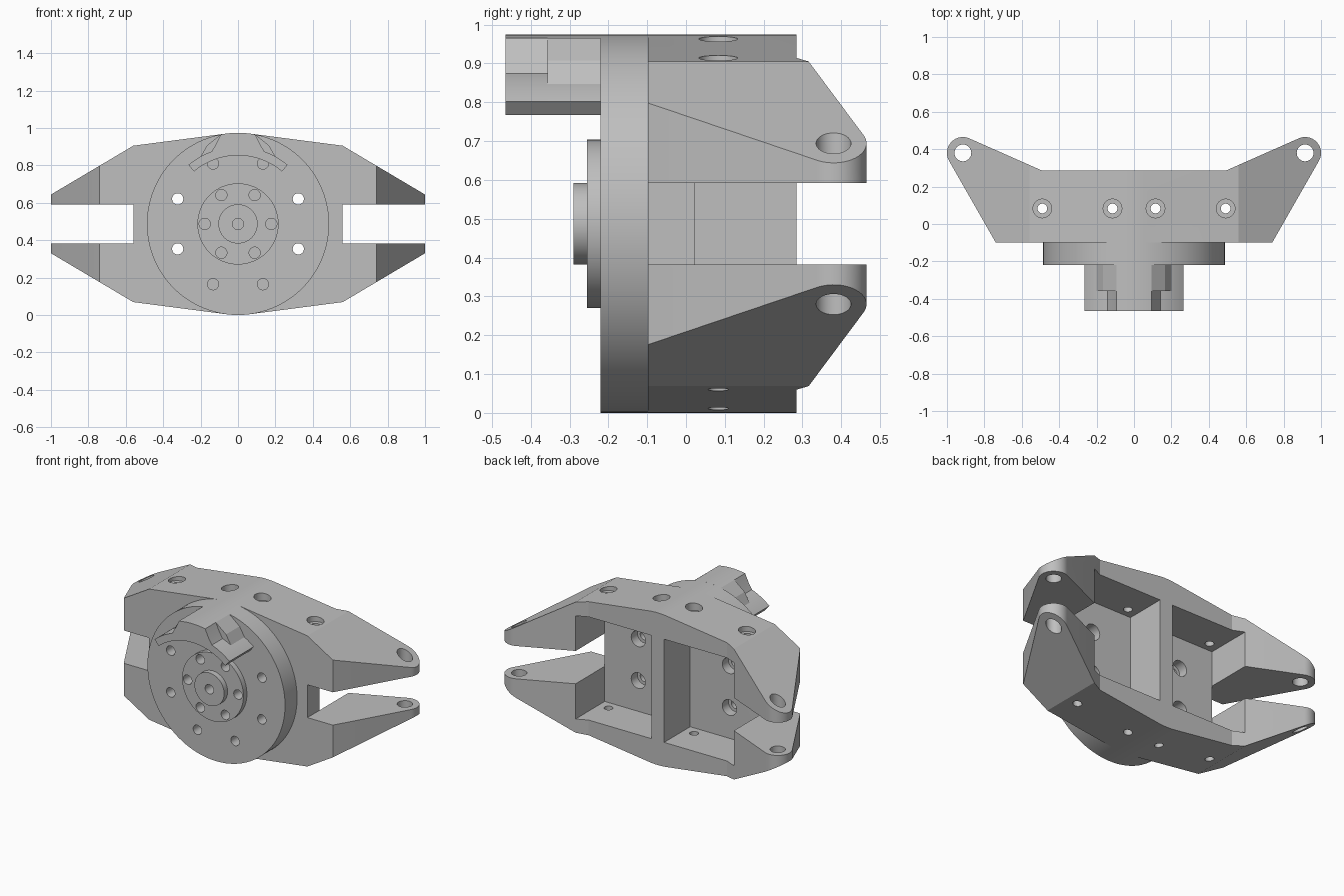
import bpy, bmesh
from math import sin, cos, radians

if "Cube" in bpy.data.objects:
    bpy.data.objects.remove(bpy.data.objects["Cube"])

MID = 0.487    # height of the hub axis
DISC = 0.487   # flange radius
FACE = -0.22   # front of the flange
BODY = -0.098  # front of the body

steel = bpy.data.materials.new("plain_grey")
steel.use_nodes = True
steel.diffuse_color = (0.52, 0.52, 0.52, 1)
steel.node_tree.nodes["Principled BSDF"].inputs["Base Color"].default_value = (0.52, 0.52, 0.52, 1)


def arc(r, start, end, n, cx=0, cy=0):
    """Points on an arc, angles in degrees."""
    steps = [radians(start + (end - start) * i / n) for i in range(n + 1)]
    return [(cx + r * cos(a), cy + r * sin(a)) for a in steps]


def mirrored(half):
    """Close a half profile across the vertical axis."""
    return half + [(-u, v) for u, v in reversed(half)]


def prism(name, points, axis, a, b):
    """Extrude a profile along y (heights measured from the axis) or z."""
    bm = bmesh.new()
    place = (lambda u, v, t: (u, t, MID + v)) if axis == "y" else (lambda u, v, t: (u, v, t))
    low, high = [[bm.verts.new(place(u, v, t)) for u, v in points] for t in (a, b)]
    bm.faces.new(low)
    bm.faces.new(high)
    n = len(points)
    for i in range(n):
        j = (i + 1) % n
        bm.faces.new((low[i], low[j], high[j], high[i]))
    bmesh.ops.recalc_face_normals(bm, faces=bm.faces)
    mesh = bpy.data.meshes.new(name)
    bm.to_mesh(mesh)
    bm.free()
    mesh.materials.append(steel)
    obj = bpy.data.objects.new(name, mesh)
    bpy.context.collection.objects.link(obj)
    return obj


def rod(name, r, axis, u, v, a, b, n=32):
    return prism(name, arc(r, 0, 360 - 360 / n, n - 1, u, v), axis, a, b)


def activate(obj):
    bpy.ops.object.select_all(action="DESELECT")
    obj.select_set(True)
    bpy.context.view_layer.objects.active = obj


def combine(obj, tool, operation="DIFFERENCE"):
    mod = obj.modifiers.new("shape", "BOOLEAN")
    mod.object, mod.operation, mod.solver = tool, operation, "EXACT"
    activate(obj)
    bpy.ops.object.modifier_apply(modifier=mod.name)
    bpy.data.objects.remove(tool)


def drill(obj, *args):
    combine(obj, rod("drill", *args))


# Body: plan profile with rounded lugs, crossed with the slotted front outline
plan = [(0.74, BODY)] + arc(0.085, -30, 114, 20, 0.915, 0.38) + [(0.49, 0.285)]
body = prism("yoke_body", mirrored(plan), "z", -0.1, 1.1)
side = [(0.56, 0.105), (1.01, 0.105), (1.01, 0.151), (0.56, 0.418)] + arc(DISC, 82, 90, 4)
upper_right = side[:-1]
right = [(u, -v) for u, v in reversed(upper_right)] + upper_right
top = arc(DISC, 82, 90, 4)[-1]
outline = right + [top] + [(-u, v) for u, v in reversed(upper_right)]
outline += [(-u, -v) for u, v in upper_right] + [(0, -DISC)]
combine(body, prism("outline", outline, "y", -0.5, 1), "INTERSECT")

# Rear pockets either side of the central web
for s in (-1, 1):
    box = [(s * 0.045, -0.33), (s * 0.56, -0.33), (s * 0.56, 0.33), (s * 0.045, 0.33)]
    combine(body, prism("pocket", box, "y", 0.022, 1))

# Pivot holes in the lugs and counterbored vertical screw holes
for s in (-1, 1):
    drill(body, 0.045, "z", s * 0.915, 0.38, -1, 2)
    for x in (0.115, 0.49):
        drill(body, 0.026, "z", s * x, 0.083, -1, 2)
        drill(body, 0.05, "z", s * x, 0.083, 0.885 if x > 0.3 else 0.92, 2)

# Round flange and stepped hub
flange = rod("round_flange", DISC, "y", 0, 0, FACE, BODY, 96)
hub = rod("hub_plate", 0.217, "y", 0, 0, -0.255, FACE, 64)
boss = rod("centre_boss", 0.105, "y", 0, 0, -0.29, -0.255, 48)

# Flange holes: the side four go right through, the others are blind
for k in range(8):
    a = radians(22.5 + 45 * k)
    x, z = 0.349 * cos(a), 0.349 * sin(a)
    through = abs(x) > 0.2
    drill(flange, 0.03, "y", x, z, -1, 1 if through else -0.13)
    if through:
        drill(body, 0.03, "y", x, z, -1, 0.2)
        drill(body, 0.05, "y", x, z, -0.04, 0.2)

# Hub bolt circle and centre hole
for k in range(6):
    a = radians(60 * k)
    x, z = 0.178 * cos(a), 0.178 * sin(a)
    drill(hub, 0.03, "y", x, z, -1, 1)
    drill(flange, 0.03, "y", x, z, -1, -0.16)
drill(boss, 0.03, "y", 0, 0, -1, 1)
drill(hub, 0.03, "y", 0, 0, -1, 1)


# Curved key on the flange rim: a band with a raised crown, wider at the rear
def key(name, flank, meet, a, b):
    half = arc(0.366, 90, 50, 14)[1:] + arc(0.412, 50, meet, 8) + flank + arc(DISC, 79, 90, 5)[:-1]
    points = [(0, 0.366)] + half + [(0, DISC)] + [(-u, v) for u, v in reversed(half)]
    return prism(name, points, "y", a, b)


front_key = key("front_key", [(0.118, 0.425)], 70, -0.465, -0.357)
rear_key = key("rear_key", [(0.165, 0.42)], 61, -0.357, FACE)

for part in (body, flange, hub, boss, front_key, rear_key):
    activate(part)
    bpy.ops.object.shade_smooth_by_angle(angle=radians(20))
